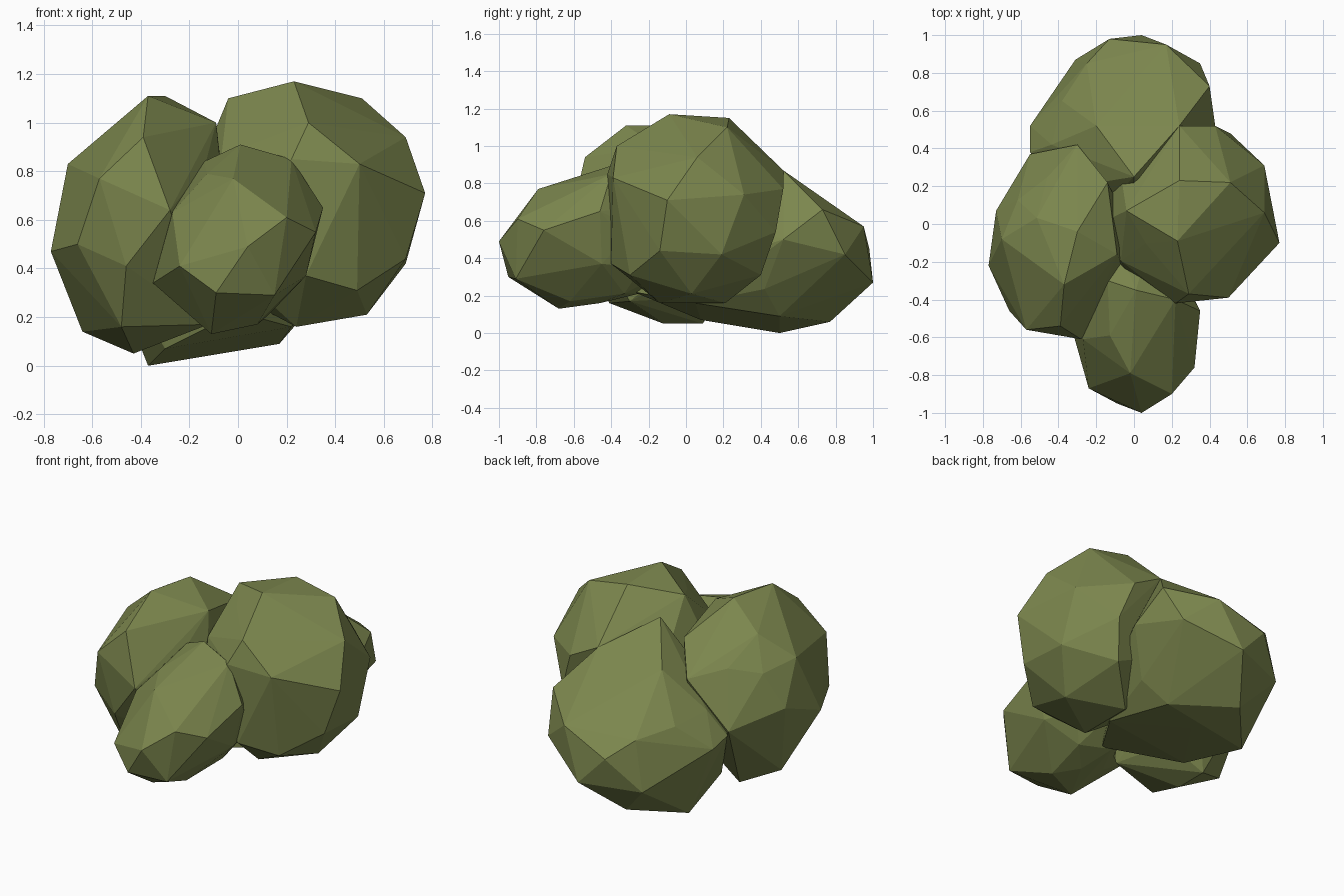
import bpy, bmesh
from mathutils import Vector

leaf = bpy.data.materials.new("olive_leaf_green")
leaf.diffuse_color = (0.20, 0.24, 0.075, 1)


def clump(name, center, radii, bumps):
    """Faceted leaf clump: an ellipsoid icosphere with a few vertices pulled to bumps."""
    c = Vector(center)
    bm = bmesh.new()
    bmesh.ops.create_icosphere(bm, subdivisions=2, radius=1)
    free = list(bm.verts)
    pulled = []
    for b in bumps:
        d = Vector([(b[i] - c[i]) / radii[i] for i in range(3)]).normalized()
        v = max(free, key=lambda v: v.co.normalized().dot(d))
        free.remove(v)
        pulled.append(Vector(b))
    points = pulled + [Vector([c[i] + v.co[i] * radii[i] for i in range(3)]) for v in free]
    bm.free()

    # Close the points with a convex skin
    bm = bmesh.new()
    for p in points:
        bm.verts.new(p)
    bmesh.ops.convex_hull(bm, input=list(bm.verts))
    bmesh.ops.delete(bm, geom=[v for v in bm.verts if not v.link_faces], context='VERTS')
    bmesh.ops.recalc_face_normals(bm, faces=list(bm.faces))
    mesh = bpy.data.meshes.new(name)
    bm.to_mesh(mesh)
    bm.free()
    mesh.materials.append(leaf)
    obj = bpy.data.objects.new(name, mesh)
    bpy.context.collection.objects.link(obj)


# Tall clump on the right
clump("right_clump", (0.25, 0.03, 0.66), (0.44, 0.43, 0.45), [
    (0.77, -0.10, 0.71), (0.69, 0.31, 0.74), (0.69, 0.06, 0.94),
    (0.23, -0.09, 1.17), (0.24, 0.23, 1.15), (0.51, 0.22, 1.10),
    (-0.04, 0.07, 1.10), (0.53, 0.03, 0.21), (0.50, -0.39, 0.83),
    (0.51, 0.48, 0.54), (0.43, 0.52, 0.77), (0.24, -0.14, 0.16),
    (0.24, 0.21, 0.16), (0.69, 0.19, 0.42), (0.69, -0.14, 0.44),
    (0.22, -0.42, 0.85), (0.29, -0.37, 1.00), (0.28, -0.40, 0.37),
    (0.49, -0.30, 0.31), (0.45, 0.40, 0.31), (0.24, 0.52, 0.87)])

# Tall clump on the left
clump("left_clump", (-0.37, -0.10, 0.58), (0.34, 0.43, 0.46), [
    (-0.77, -0.22, 0.47), (-0.73, 0.07, 0.58), (-0.70, -0.08, 0.83),
    (-0.37, -0.32, 1.11), (-0.30, -0.04, 1.11), (-0.39, -0.54, 0.94),
    (-0.57, -0.56, 0.77), (-0.28, -0.61, 0.64), (-0.64, -0.02, 0.14),
    (-0.43, -0.12, 0.05), (-0.43, 0.09, 0.05), (-0.30, 0.42, 0.78),
    (-0.55, 0.37, 0.50), (-0.66, -0.46, 0.50), (-0.46, -0.55, 0.41),
    (-0.48, -0.41, 0.16), (-0.09, -0.16, 1.00), (-0.14, 0.22, 0.92),
    (-0.12, -0.30, 0.17)])

# Narrow clump leaning out at the front
clump("front_clump", (0.0, -0.46, 0.50), (0.30, 0.42, 0.34), [
    (0.04, -1.00, 0.49), (-0.09, -0.95, 0.30), (-0.24, -0.87, 0.41),
    (0.20, -0.90, 0.61), (0.15, -0.91, 0.29), (0.32, -0.76, 0.55),
    (-0.02, -0.79, 0.77), (-0.11, -0.68, 0.13), (0.08, -0.62, 0.17),
    (0.01, -0.35, 0.91), (0.35, -0.46, 0.65), (0.22, -0.40, 0.85),
    (0.28, -0.45, 0.37), (-0.35, -0.48, 0.34), (-0.14, -0.30, 0.84),
    (-0.27, -0.61, 0.63)])

# Wide low clump at the back, reaching in under the tall ones
clump("back_clump", (-0.07, 0.42, 0.43), (0.43, 0.44, 0.37), [
    (0.04, 1.00, 0.27), (-0.13, 0.98, 0.45), (0.17, 0.95, 0.57),
    (0.35, 0.85, 0.42), (0.40, 0.73, 0.66), (-0.31, 0.87, 0.25),
    (-0.25, 0.85, 0.55), (-0.55, 0.52, 0.45), (-0.55, 0.38, 0.48),
    (-0.37, 0.50, 0.00), (-0.13, 0.77, 0.06), (0.17, 0.50, 0.09),
    (0.43, 0.52, 0.50), (0.24, 0.52, 0.87), (-0.20, 0.52, 0.85),
    (0.00, 0.25, 1.02), (-0.30, 0.08, 0.07), (0.22, 0.05, 0.16),
    (0.00, -0.28, 0.22)])
